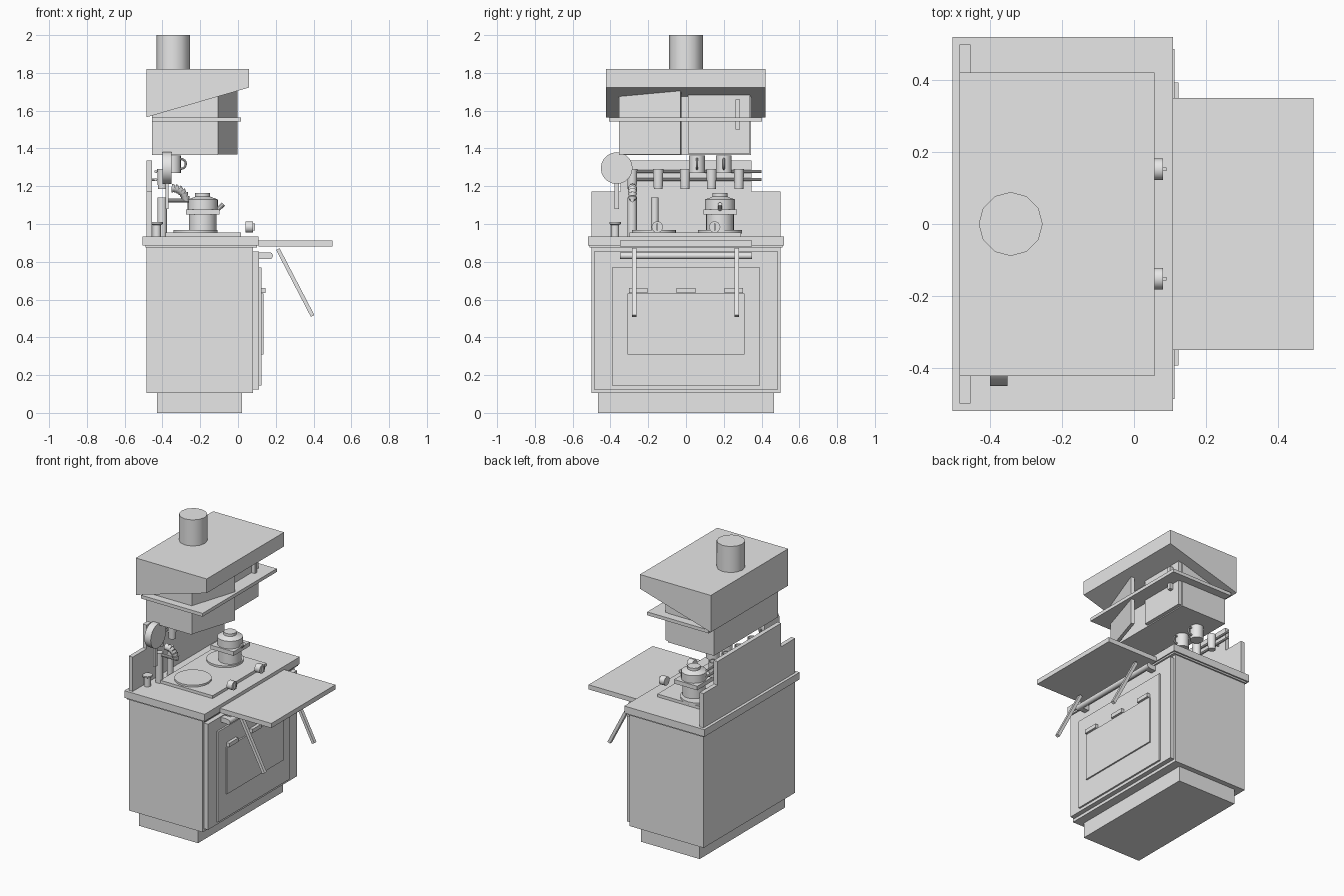
import bpy, bmesh, math
from mathutils import Vector

grey = bpy.data.materials.new("light_grey")
grey.diffuse_color = (0.8, 0.8, 0.8, 1)


def finish(name, bm, smooth=False):
    bmesh.ops.recalc_face_normals(bm, faces=bm.faces)
    me = bpy.data.meshes.new(name)
    bm.to_mesh(me)
    bm.free()
    me.materials.append(grey)
    ob = bpy.data.objects.new(name, me)
    bpy.context.collection.objects.link(ob)
    if smooth:
        bpy.ops.object.select_all(action='DESELECT')
        ob.select_set(True)
        bpy.context.view_layer.objects.active = ob
        bpy.ops.object.shade_smooth_by_angle(angle=math.radians(35))
    return ob


def prism(name, profile, direction):
    """Extrude a closed outline of 3D points along a direction."""
    bm = bmesh.new()
    face = bm.faces.new([bm.verts.new(p) for p in profile])
    new = bmesh.ops.extrude_face_region(bm, geom=[face], use_keep_orig=True)["geom"]
    bmesh.ops.translate(bm, vec=direction,
                        verts=[g for g in new if isinstance(g, bmesh.types.BMVert)])
    return finish(name, bm)


def box(name, x0, x1, y0, y1, z0, z1):
    return prism(name, [(x0, y0, z0), (x1, y0, z0), (x1, y1, z0), (x0, y1, z0)], (0, 0, z1 - z0))


def rod(name, a, b, r, sides=16, r2=None):
    """Cylinder or cone between two points."""
    a, b = Vector(a), Vector(b)
    bm = bmesh.new()
    bmesh.ops.create_cone(bm, cap_ends=True, segments=sides, radius1=r,
                          radius2=r if r2 is None else r2, depth=(b - a).length)
    bmesh.ops.rotate(bm, verts=bm.verts, cent=(0, 0, 0),
                     matrix=(b - a).to_track_quat('Z', 'Y').to_matrix())
    bmesh.ops.translate(bm, verts=bm.verts, vec=(a + b) / 2)
    return finish(name, bm, True)


def lathe(name, profile, x, y, sides=20):
    """Spin a radius/height profile around a vertical axis."""
    bm = bmesh.new()
    vs = [bm.verts.new((x + r, y, z)) for r, z in profile]
    es = [bm.edges.new(p) for p in zip(vs, vs[1:])]
    bmesh.ops.spin(bm, geom=vs + es, cent=(x, y, 0), axis=(0, 0, 1),
                   angle=math.tau, steps=sides)
    bmesh.ops.remove_doubles(bm, verts=bm.verts, dist=1e-4)
    return finish(name, bm, True)


# Base cabinet
box("plinth", -0.43, 0.02, -0.465, 0.465, 0, 0.105)
box("cabinet_body", -0.485, 0.08, -0.50, 0.50, 0.105, 0.875)
box("counter_underside", -0.49, 0.10, -0.51, 0.51, 0.875, 0.888)
box("countertop", -0.505, 0.108, -0.52, 0.52, 0.886, 0.935)

# Oven front
box("front_panel", 0.08, 0.112, -0.487, 0.487, 0.125, 0.855)
box("oven_door", 0.11, 0.124, -0.393, 0.393, 0.145, 0.77)
box("oven_window", 0.12, 0.134, -0.31, 0.31, 0.31, 0.632)
for y in (-0.253, 0, 0.253):
    box("oven_catch", 0.12, 0.146, y - 0.05, y + 0.05, 0.635, 0.662)
rod("front_rail", (0.167, -0.35, 0.832), (0.167, 0.35, 0.832), 0.018)
for y in (-0.325, 0.325):
    box("rail_bracket", 0.11, 0.167, y - 0.02, y + 0.02, 0.815, 0.849)

# Fold-out table with slanted struts
box("folding_table", 0.108, 0.50, -0.35, 0.35, 0.88, 0.912)
for y in (-0.275, 0.268):
    prism("table_strut", [(0.202, y - 0.012, 0.862), (0.22, y - 0.012, 0.872),
                          (0.404, y - 0.012, 0.518), (0.386, y - 0.012, 0.508)], (0, 0.024, 0))

# Stepped splashback
steps = [(-0.5, 0.935), (0.5, 0.935), (0.5, 1.172), (0.347, 1.172), (0.347, 1.335),
         (-0.347, 1.335), (-0.347, 1.172), (-0.5, 1.172)]
prism("splashback", [(-0.485, y, z) for y, z in steps], (0.03, 0, 0))

# Hood and chimney
hood = [(-0.485, 1.565), (-0.485, 1.82), (0.057, 1.82), (0.057, 1.722)]
prism("hood", [(x, -0.423, z) for x, z in hood], (0, 0.845, 0))
rod("chimney", (-0.343, 0, 1.81), (-0.343, 0, 2.0), 0.089, 12)

# Wall cupboard, one door ajar
cup = [(-0.455, 1.365), (-0.105, 1.365), (-0.105, 1.69), (-0.455, 1.60)]
prism("wall_cupboard", [(x, -0.355, z) for x, z in cup], (0, 0.70, 0))
box("closed_door", -0.105, -0.08, 0.01, 0.34, 1.372, 1.69)
prism("open_door", [(-0.105, -0.355, 1.368), (-0.002, -0.03, 1.368),
                    (-0.024, -0.024, 1.368), (-0.127, -0.348, 1.368)], (0, 0, 0.335))
box("closed_door_handle", -0.08, -0.055, 0.262, 0.286, 1.50, 1.66)
box("hood_shelf", -0.455, 0.015, -0.408, 0.402, 1.542, 1.565)

# Hob, burners and control knobs
box("hob_plate", -0.385, 0.016, -0.30, 0.29, 0.935, 0.955)
for y in (-0.17, 0.18):
    rod("burner", (-0.225, y, 0.95), (-0.225, y, 0.968), 0.117, 28)
for y in (-0.152, 0.152):
    rod("control_knob", (0.04, y, 0.984), (0.08, y, 0.984), 0.03)
    box("knob_grip", 0.08, 0.091, y - 0.005, y + 0.005, 0.965, 1.003)

# Cooking pot
lathe("pot", [(0, 0.966), (0.073, 0.966), (0.073, 1.055), (0.08, 1.06), (0.08, 1.13),
              (0.045, 1.142), (0.04, 1.145), (0.04, 1.163), (0, 1.165)], -0.187, 0.18, 24)
box("pot_collar", -0.275, -0.098, 0.092, 0.27, 1.05, 1.078)
rod("pot_handle", (-0.12, 0.18, 1.065), (-0.078, 0.18, 1.105), 0.012, 10)

# Hanging pan
rod("hanging_pan", (-0.40, -0.367, 1.296), (-0.352, -0.367, 1.296), 0.084, 20)
box("pan_handle", -0.384, -0.368, -0.378, -0.356, 1.08, 1.225)

# Utensil rails with hanging cups
for z in (1.235, 1.277):
    rod("utensil_rail", (-0.435, -0.295, z), (-0.435, 0.40, z), 0.008, 8)
for y in (-0.285, 0.0, 0.28):
    rod("rail_mount", (-0.458, y, 1.235), (-0.43, y, 1.235), 0.007, 8)
for y in (-0.285, -0.147, -0.005, 0.135, 0.28):
    lathe("small_cup", [(0, 1.185), (0.024, 1.185), (0.028, 1.29), (0.022, 1.29),
                        (0.019, 1.20), (0, 1.20)], -0.40, y, 14)


def ring(name, centre, major, minor):
    """Upright ring in the x-z plane."""
    bm = bmesh.new()
    grid = [[bm.verts.new((centre[0] + (major + minor * math.cos(v)) * math.cos(u),
                           centre[1] + minor * math.sin(v),
                           centre[2] + (major + minor * math.cos(v)) * math.sin(u)))
             for v in [j * math.tau / 8 for j in range(8)]]
            for u in [i * math.tau / 16 for i in range(16)]]
    for i in range(16):
        for j in range(8):
            k, m = (i + 1) % 16, (j + 1) % 8
            bm.faces.new((grid[i][j], grid[k][j], grid[k][m], grid[i][m]))
    return finish(name, bm, True)


for y in (0.058, 0.2):
    lathe("mug", [(0, 1.27), (0.042, 1.27), (0.042, 1.362), (0.036, 1.362),
                  (0.036, 1.28), (0, 1.28)], -0.345, y)
    ring("mug_handle", (-0.302, y, 1.318), 0.026, 0.006)

# Upright bottles, jar and ribbed spout
rod("spout_post", (-0.402, -0.285, 0.935), (-0.402, -0.285, 1.14), 0.025)
rod("spout_arm", (-0.40, -0.285, 1.125), (-0.26, -0.285, 1.125), 0.01, 10)
rod("bottle", (-0.402, -0.165, 0.935), (-0.402, -0.165, 1.14), 0.02)
for i in range(6):
    a, b = (math.radians(95 - 15 * (i + k)) for k in (0, 1))
    p, q = ((-0.345 + 0.07 * math.cos(t), -0.283, 1.12 + 0.07 * math.sin(t)) for t in (a, b))
    rod("spout_rib", p, q, 0.024, 12, 0.017)
lathe("jar", [(0, 0.935), (0.022, 0.935), (0.022, 0.995), (0.032, 1.0), (0.032, 1.01),
              (0, 1.01)], -0.43, -0.375, 14)
